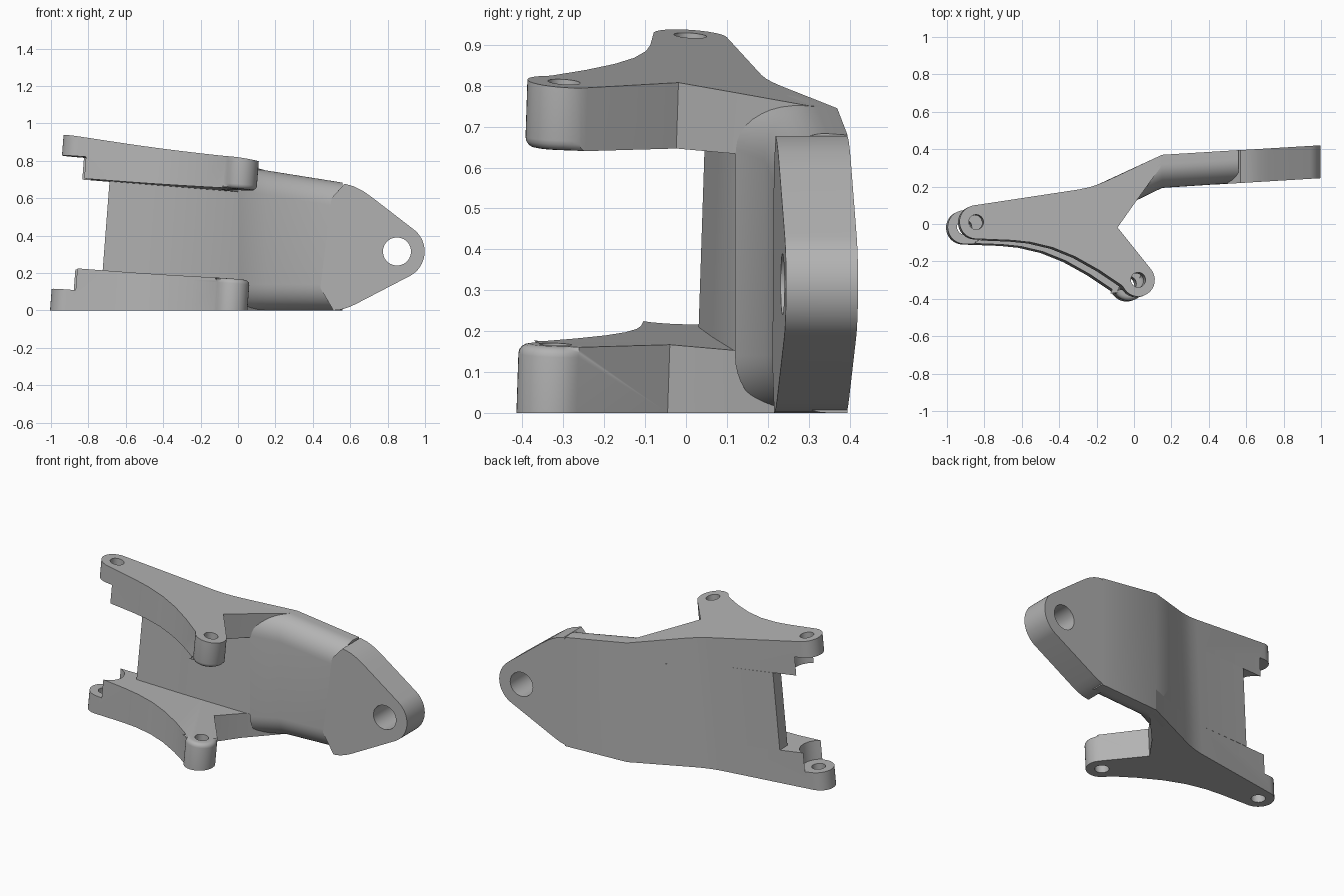
import bpy, bmesh
from math import cos, sin, radians, pi

cube = bpy.data.objects.get("Cube")
if cube:
    bpy.data.objects.remove(cube)

grey = bpy.data.materials.new("cast_grey")
grey.use_nodes = True
colour = (0.45, 0.45, 0.45, 1)
grey.diffuse_color = colour
grey.node_tree.nodes["Principled BSDF"].inputs["Base Color"].default_value = colour

# Planes are z = c + a*x + b*y; the two flanges lean towards each other
FLOOR = (0, 0, 0)
TOP = (0.793, -0.155, -0.067)
LEAN = (0.077, 0.033)


def inner(c):
    return (c, -LEAN[0], -LEAN[1])


def below_top(plane):
    return tuple(t - p for t, p in zip(TOP, plane))


def height(plane, x, y):
    return plane[0] + plane[1] * x + plane[2] * y


def on_plane(x, y, plane):
    """Follow the leaning axis from the floor up to a plane."""
    dx, dy = (0, 0) if x > -0.01 and y > 0.1 else LEAN
    t = height(plane, x, y) / (1 - plane[1] * dx - plane[2] * dy)
    return (x + dx * t, y + dy * t, t)


def arc(cx, cy, r, a0, a1, n=16):
    angles = [radians(a0 + (a1 - a0) * i / n) for i in range(n + 1)]
    return [(cx + r * cos(a), cy + r * sin(a)) for a in angles]


def finish(name, bm, smooth=True):
    bmesh.ops.recalc_face_normals(bm, faces=bm.faces[:])
    mesh = bpy.data.meshes.new(name)
    bm.to_mesh(mesh)
    bm.free()
    obj = bpy.data.objects.new(name, mesh)
    bpy.context.collection.objects.link(obj)
    mesh.materials.append(grey)
    return obj


def loft(name, rings, round_edge=None):
    """Join matching rings of points and cap both ends."""
    bm = bmesh.new()
    rows = [[bm.verts.new(p) for p in ring] for ring in rings]
    n = len(rows[0])
    for a, b in zip(rows, rows[1:]):
        for i in range(n):
            bm.faces.new((a[i], a[(i + 1) % n], b[(i + 1) % n], b[i]))
    bm.faces.new(rows[0])
    bm.faces.new(rows[-1])
    if round_edge is not None:
        ring = set(rows[round_edge])
        edges = [e for e in bm.edges if all(v in ring and v.co.y < -0.26 for v in e.verts)]
        bmesh.ops.bevel(bm, geom=edges, offset=0.025, segments=4, profile=0.5, affect='EDGES')
    return finish(name, bm)


def prism(name, outline, low, high, round_edge=None):
    return loft(name, [[on_plane(x, y, p) for x, y in outline] for p in (low, high)], round_edge)


def cut(obj, cutter):
    cutter.hide_render = True
    cutter.hide_viewport = True
    mod = obj.modifiers.new("cut", 'BOOLEAN')
    mod.operation = 'DIFFERENCE'
    mod.solver = 'EXACT'
    mod.object = cutter


def shade(obj):
    bpy.ops.object.select_all(action='DESELECT')
    obj.select_set(True)
    bpy.context.view_layer.objects.active = obj
    for mod in list(obj.modifiers):
        bpy.ops.object.modifier_apply(modifier=mod.name)
    bpy.ops.object.shade_smooth_by_angle(angle=radians(28))


# Flange outline: rear lug, curved front edge, front boss, notch, back edge
REAR, BOSS = (-0.915, -0.02), (-0.04, -0.325)
outline = arc(*REAR, 0.09, 98, 265)
outline += [(-0.72, -0.117), (-0.62, -0.127), (-0.5, -0.155), (-0.38, -0.203),
            (-0.25, -0.275), (-0.13, -0.355)]
outline += arc(*BOSS, 0.09, 205, 400)
outline += [(-0.15, -0.045), (-0.05, 0.095), (0.14, 0.3), (0.15, 0.37),
            (-0.2, 0.208), (-0.25, 0.187), (-0.3, 0.17), (-0.36, 0.157)]

for side in ("lower", "upper"):
    up = side == "upper"
    pick = (lambda p: below_top(p)) if up else (lambda p: p)
    flange = prism(side + "_flange", outline, pick(FLOOR), pick(inner(0.155)), 1)
    cutters = [prism(side + "_lug_step_cutter", arc(*REAR, 0.1, 0, 345, 23),
                     pick(inner(0.038)), pick(inner(0.25)))]
    for label, centre in (("lug", REAR), ("boss", BOSS)):
        cutters.append(prism(side + "_" + label + "_hole_cutter", arc(*centre, 0.04, 0, 345, 23),
                             pick((-0.1, 0, 0)), pick(inner(0.3))))
    for c in cutters:
        cut(flange, c)
    shade(flange)
    for c in cutters:
        bpy.data.objects.remove(c)

# Back web between the flanges
web = [(-0.74, 0.024), (-0.44, 0.058), (0, 0.12), (0.06, 0.15), (0.06, 0.328),
       (-0.2, 0.208), (-0.25, 0.187), (-0.3, 0.17), (-0.36, 0.157), (-0.74, 0.1)]
shade(prism("back_web", web, inner(0.155), below_top(inner(0.155))))


# Arm with large rounded front edges
def arm_section(x, front, back):
    ry, rz = 0.125, 0.14
    bottom = [(front + ry - ry * sin(a), rz - rz * cos(a)) for a in
              [pi / 2 * i / 10 for i in range(11)]]
    ring = [(x, back, 0)] + [(x, y, z) for y, z in bottom]
    ring += [(x, y, height(TOP, x, y) - z) for y, z in reversed(bottom)]
    return ring + [(x, back, height(TOP, x, back))]


shade(loft("arm", [arm_section(0, 0.12, 0.3), arm_section(0.15, 0.193, 0.37),
                   arm_section(0.56, 0.22, 0.395)]))

# End plate with full thickness, tapering to the eye
EYE = (0.85, 0.315)
profile = [(0.44, 0.12), (0.51, 0), (0.55, 0.004), (0.59, 0.016), (0.63, 0.034)]
profile += arc(*EYE, 0.148, -60, 53, 20)
profile += [(0.72, 0.602), (0.67, 0.638), (0.62, 0.663), (0.57, 0.677), (0.5, 0.6)]


def across(points, extra=0):
    return [[(x, y0 + 0.06 * (x - 0.15), z) for x, z in points]
            for y0 in (0.194 - extra, 0.37 + extra)]


plate = loft("end_plate", across(profile))
eye = loft("eye_cutter", across(arc(*EYE, 0.075, 0, 350, 35), 0.1))
cut(plate, eye)
shade(plate)
bpy.data.objects.remove(eye)
